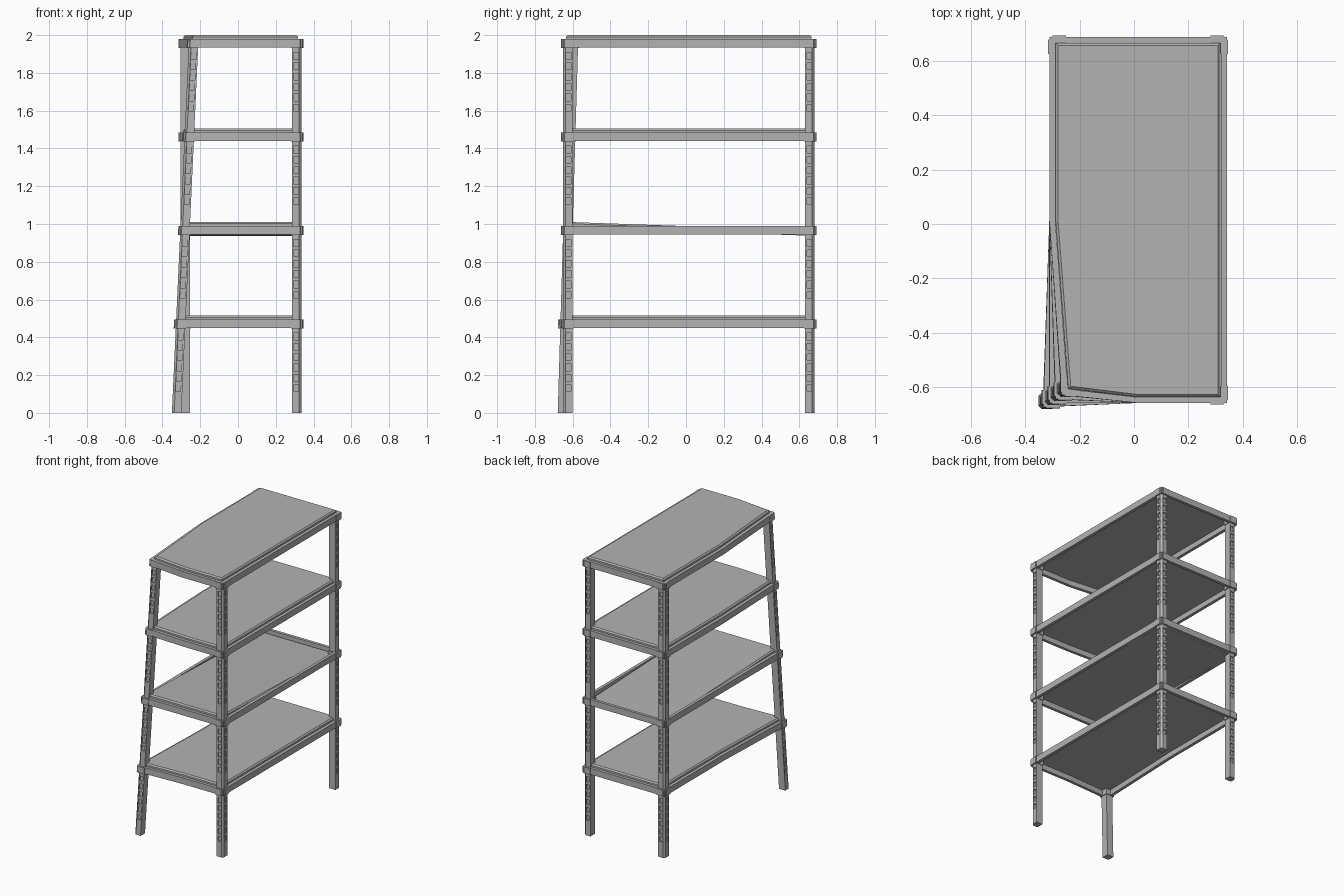
import bpy, bmesh
from mathutils import Vector, Matrix

cube = bpy.data.objects.get("Cube")
if cube:
    bpy.data.objects.remove(cube, do_unlink=True)

steel = bpy.data.materials.new("grey_steel")
steel.use_nodes = True
GREY = (0.45, 0.45, 0.45, 1)
steel.diffuse_color = GREY
steel.node_tree.nodes["Principled BSDF"].inputs["Base Color"].default_value = GREY

LEVELS = [0.45, 0.945, 1.44, 1.935]      # underside of each shelf frame
RAIL_H = 0.045
CENTRE = Vector((0.015, 0.015, 0))
CORNERS = [(sx, sy) for sx in (-1, 1) for sy in (-1, 1)]


def clamp(v):
    return max(0.0, min(1.0, v))


def lean(co):
    """Bend the front corner on the -x side: out at the floor, in at the top."""
    w = clamp(-co.x / 0.265) * clamp(-co.y / 0.61)
    t = co.z / 0.98 - 1
    return co + Vector((0.045 * t * w, 0.029 * t * w, 0))


def finish(name, bm, warp=True):
    bmesh.ops.recalc_face_normals(bm, faces=bm.faces)
    if warp:
        for v in bm.verts:
            v.co = lean(v.co) + CENTRE
    me = bpy.data.meshes.new(name)
    bm.to_mesh(me)
    bm.free()
    me.materials.append(steel)
    ob = bpy.data.objects.new(name, me)
    bpy.context.collection.objects.link(ob)
    return ob


def prism(bm, pts, z0, z1):
    low = [bm.verts.new((x, y, z0)) for x, y in pts]
    high = [bm.verts.new((x, y, z1)) for x, y in pts]
    n = len(pts)
    bm.faces.new(low)
    bm.faces.new(high)
    for i in range(n):
        j = (i + 1) % n
        bm.faces.new((low[i], low[j], high[j], high[i]))


def corner_profile(x0, y0, x1, y1, chamfer, sx, sy):
    """Rectangle with its outer corner cut, mirrored to one of four corners."""
    pts = [(x0, y0), (x1, y0), (x1, y1 - chamfer), (x1 - chamfer, y1), (x0, y1)]
    return [(x * sx, y * sy) for x, y in pts]


def add_box(bm, centre, size):
    bmesh.ops.create_cube(bm, size=1, matrix=Matrix.Translation(centre) @ Matrix.Diagonal((*size, 1)))


def slotted_leg(name, sx, sy):
    bm = bmesh.new()
    prism(bm, corner_profile(0.27, 0.615, 0.32, 0.665, 0.012, sx, sy), 0, 1.975)
    leg = finish(name, bm, warp=False)

    # Slot cutters on both outer faces, six per bay
    bm = bmesh.new()
    for base in LEVELS:
        for i in range(6):
            z = base - 0.32 + i * 0.055
            add_box(bm, (sx * 0.292, sy * 0.667, z), (0.025, 0.02, 0.036))
            add_box(bm, (sx * 0.322, sy * 0.637, z), (0.02, 0.025, 0.036))
    cutter = finish("slot_cutter", bm, warp=False)
    cutter.hide_render = True
    mod = leg.modifiers.new("slots", "BOOLEAN")
    mod.operation = "DIFFERENCE"
    mod.solver = "EXACT"
    mod.object = cutter

    deps = bpy.context.evaluated_depsgraph_get()
    cut = bpy.data.meshes.new_from_object(leg.evaluated_get(deps))
    leg.modifiers.clear()
    leg.data = cut
    for v in cut.vertices:
        v.co = lean(v.co) + CENTRE
    bpy.data.objects.remove(cutter, do_unlink=True)


def collar(name, sx, sy, z):
    bm = bmesh.new()
    prism(bm, corner_profile(0.265, 0.61, 0.331, 0.677, 0.018, sx, sy),
          z - 0.002, z + RAIL_H - 0.001)
    finish(name, bm)


def frame(name, z):
    # Open rectangular ring with a joint midway along every side
    bm = bmesh.new()
    ring = [(-1, -1), (0, -1), (1, -1), (1, 0), (1, 1), (0, 1), (-1, 1), (-1, 0)]
    loops = []
    for hx, hy, h in ((0.326, 0.672, z), (0.326, 0.672, z + RAIL_H),
                      (0.304, 0.651, z + RAIL_H), (0.304, 0.651, z)):
        loops.append([bm.verts.new((a * hx, b * hy, h)) for a, b in ring])
    for k in range(4):
        a, b = loops[k], loops[(k + 1) % 4]
        for i in range(8):
            j = (i + 1) % 8
            bm.faces.new((a[i], a[j], b[j], b[i]))
    finish(name, bm)


def shelf_plate(name, z, tilt):
    # Thin board with a chamfered top rim, divided through the middle
    bm = bmesh.new()
    top, thick = z + 0.065, 0.028
    add_box(bm, (0, 0, top - thick / 2), (0.606, 1.3, thick))
    rim = [e for e in bm.edges if all(v.co.z > top - 0.001 for v in e.verts)]
    bmesh.ops.bevel(bm, geom=rim, offset=0.009, segments=1, affect="EDGES")
    for normal in ((1, 0, 0), (0, 1, 0)):
        bmesh.ops.bisect_plane(bm, geom=bm.verts[:] + bm.edges[:] + bm.faces[:],
                               plane_co=(0, 0, 0), plane_no=normal)
    for v in bm.verts:
        v.co.z -= tilt * (v.co.y + 0.62)
    finish(name, bm)


# Legs
for sx, sy in CORNERS:
    side = ("front" if sy < 0 else "back") + ("_left" if sx > 0 else "_right")
    slotted_leg(side + "_leg", sx, sy)
    for n, z in enumerate(LEVELS, 1):
        collar(f"{side}_collar_{n}", sx, sy, z)

# Shelves; the second one has slipped down at the back
for n, z in enumerate(LEVELS, 1):
    frame(f"shelf_frame_{n}", z)
    shelf_plate(f"shelf_plate_{n}", z, 0.035 if n == 2 else 0)
